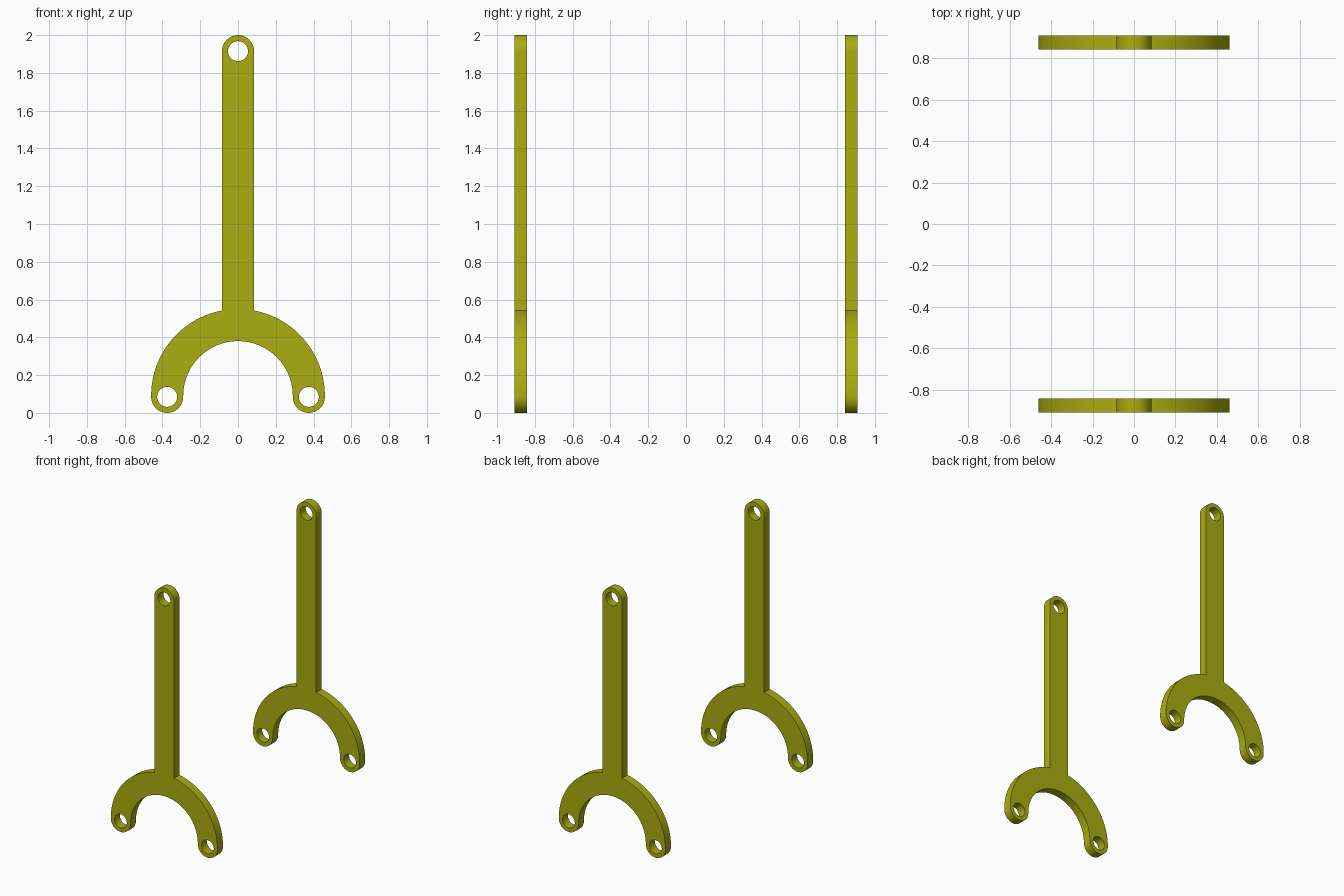
import bpy, bmesh
from math import pi, sin, cos, asin

if "Cube" in bpy.data.objects:
    bpy.data.objects.remove(bpy.data.objects["Cube"])

LUG, HOLE = 0.085, 0.053        # rounded end and bolt hole radii
OUT, INN, ARC_Z = 0.46, 0.29, 0.09
LUG_X, TOP_Z = 0.375, 1.915
Y_IN, THICK = 0.842, 0.067


def arc(cx, cz, r, a0, a1, n):
    return [(cx + r * cos(a0 + (a1 - a0) * i / n),
             cz + r * sin(a0 + (a1 - a0) * i / n)) for i in range(n + 1)]


def circle(cx, cz, r, n=32):
    return arc(cx, cz, r, 0, 2 * pi, n)[:-1]


# Fork outline: stem top, left arm, left lug, inner arch, right lug, right arm
a = asin(LUG / OUT)
outline = (arc(0, TOP_Z, LUG, 0, pi, 20)
           + arc(0, ARC_Z, OUT, pi / 2 + a, pi, 20)
           + arc(-LUG_X, LUG, LUG, pi, 2 * pi, 20)
           + arc(0, ARC_Z, INN, pi, 0, 40)
           + arc(LUG_X, LUG, LUG, pi, 2 * pi, 20)
           + arc(0, ARC_Z, OUT, 0, pi / 2 - a, 20))
holes = [circle(0, TOP_Z, HOLE), circle(-LUG_X, LUG, HOLE), circle(LUG_X, LUG, HOLE)]

mat = bpy.data.materials.new("olive_paint")
mat.diffuse_color = (0.40, 0.42, 0.005, 1)
mat.use_nodes = True
mat.node_tree.nodes["Principled BSDF"].inputs["Base Color"].default_value = mat.diffuse_color


def fork_plate(name, y):
    bm = bmesh.new()
    edges = []
    for loop in [outline] + holes:
        vs = [bm.verts.new((x, y, z)) for x, z in loop]
        edges += [bm.edges.new((v, vs[i - 1])) for i, v in enumerate(vs)]
    # Fill the profile around the holes, then thicken it
    bmesh.ops.triangle_fill(bm, edges=edges, use_beauty=True, normal=(0, -1, 0))
    ext = bmesh.ops.extrude_face_region(bm, geom=bm.faces[:], use_keep_orig=True)
    moved = [g for g in ext["geom"] if isinstance(g, bmesh.types.BMVert)]
    bmesh.ops.translate(bm, verts=moved, vec=(0, THICK, 0))
    bmesh.ops.recalc_face_normals(bm, faces=bm.faces[:])
    me = bpy.data.meshes.new(name)
    bm.to_mesh(me)
    bm.free()
    me.materials.append(mat)
    ob = bpy.data.objects.new(name, me)
    bpy.context.collection.objects.link(ob)
    bpy.ops.object.select_all(action='DESELECT')
    ob.select_set(True)
    bpy.context.view_layer.objects.active = ob
    bpy.ops.object.shade_smooth_by_angle(angle=pi / 6)


# Matching plates at front and back
fork_plate("front_fork_plate", -Y_IN - THICK)
fork_plate("back_fork_plate", Y_IN)
